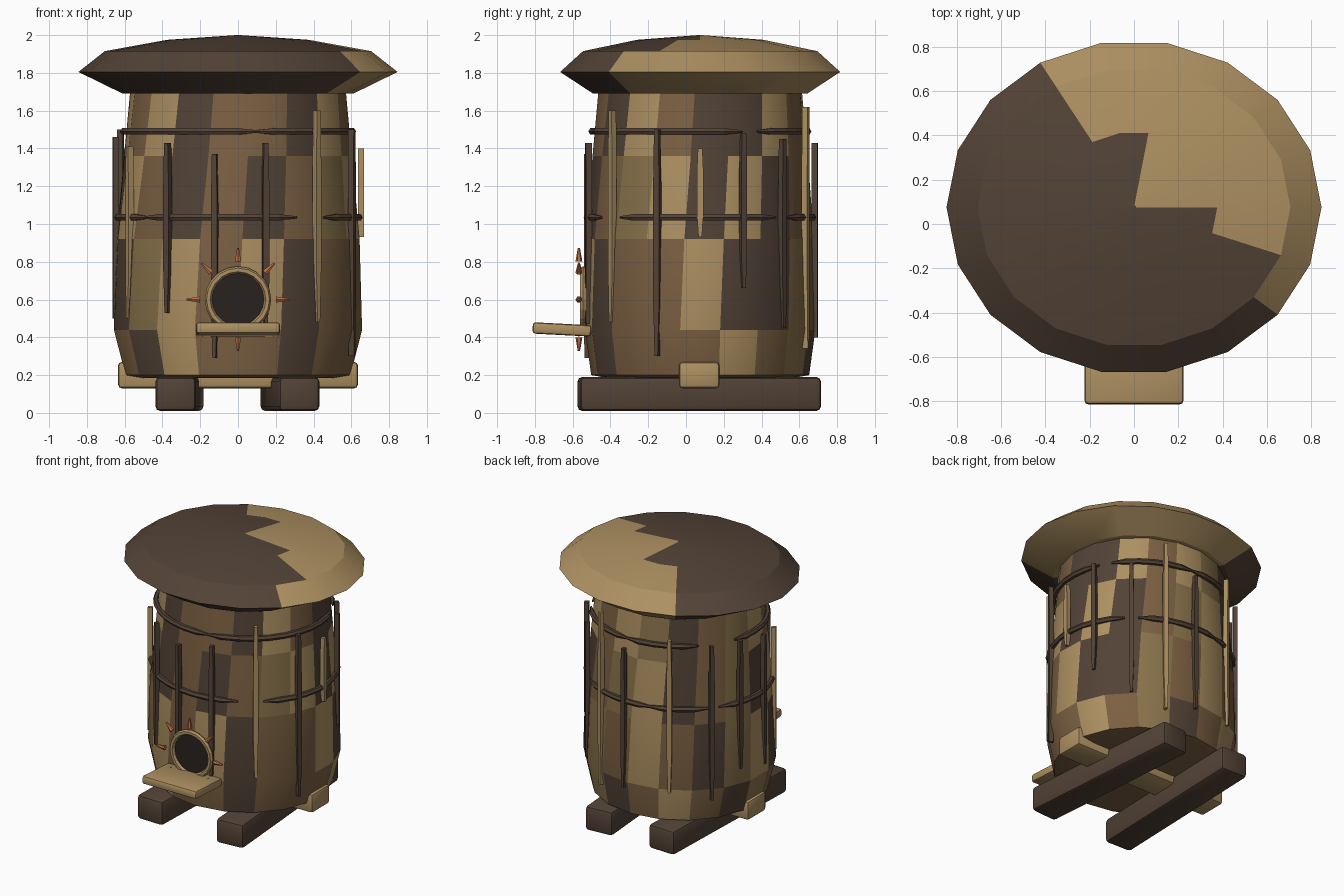
import bpy, bmesh, math
from math import sin, cos, radians
from mathutils import Matrix, Vector

if "Cube" in bpy.data.objects:
    bpy.data.objects.remove(bpy.data.objects["Cube"])

CY = 0.075          # y of the trunk axis
COL = {'D': (.085, .055, .037), 'M': (.2, .118, .055), 'O': (.25, .17, .07),
       'L': (.42, .28, .12), 'R': (.5, .16, .06), 'H': (.022, .016, .014)}
MAT = {}
for key, c in COL.items():
    MAT[key] = bpy.data.materials.new("tone_" + key)
    MAT[key].diffuse_color = (*c, 1)


def polar(phi, rx, ry, z):
    """Point at angle phi, measured from the front towards +x."""
    a = radians(phi)
    return Vector((rx * sin(a), CY - ry * cos(a), z))


def finish(name, bm, tones, smooth=None):
    bmesh.ops.recalc_face_normals(bm, faces=bm.faces)
    me = bpy.data.meshes.new(name)
    bm.to_mesh(me)
    bm.free()
    for t in tones:
        me.materials.append(MAT[t])
    if smooth:
        me.shade_smooth()
        me.set_sharp_from_angle(angle=radians(smooth))
    ob = bpy.data.objects.new(name, me)
    bpy.context.collection.objects.link(ob)
    return ob


def lathe(name, rings, tones, tone_of, smooth, n=18):
    """Oval rings (rx, ry, z, start angle) skinned; tone_of(row, col) picks the tone."""
    bm = bmesh.new()
    loops = [[bm.verts.new(polar(off + 360 * k / n, rx, ry, z)) for k in range(n)]
             for rx, ry, z, off in rings]
    for r in range(len(rings) - 1):
        for k in range(n):
            j = (k + 1) % n
            f = bm.faces.new((loops[r][k], loops[r][j], loops[r + 1][j], loops[r + 1][k]))
            f.material_index = tones.index(tone_of(r, k))
    for loop, r in ((loops[0], 0), (loops[-1], len(rings) - 1)):
        f = bm.faces.new(loop)
        f.material_index = tones.index(tone_of(r, 0))
    return finish(name, bm, tones, smooth)


def block(name, size, loc, tone, rot=(0, 0, 0), bevel=.02):
    bm = bmesh.new()
    bmesh.ops.create_cube(bm, size=1, matrix=Matrix.Diagonal((*size, 1)))
    bmesh.ops.bevel(bm, geom=bm.edges[:], offset=bevel, segments=2, profile=.5, affect='EDGES')
    ob = finish(name, bm, [tone], 35)
    ob.location = loc
    ob.rotation_euler = [radians(a) for a in rot]
    return ob


# patchwork trunk, rows listed from top to bottom
patch = ["MDLMDDLMLODMOLMLDM",
         "DMOLDLDMOLDMODLMDM",
         "LDMMLDDOMLMDOLDOLM",
         "MDMMMLMODMLMDOMDLM"]
rings = [(.572, .543, 1.70, 7), (.605, .572, 1.36, 5), (.65, .602, .92, 2),
         (.667, .61, .44, 0), (.605, .577, .2, 0), (.52, .49, .185, 0)]
lathe("trunk", rings, list("DMOL"),
      lambda r, k: patch[r][k] if r < 4 else 'M', 25)

# domed cap with a light wedge; columns start at the +x side, counter-clockwise
cap_rings = [(.5, .46, 1.69, 90), (.61, .575, 1.69, 90), (.845, .753, 1.805, 90),
             (.705, .63, 1.915, 90), (.375, .34, 1.975, 90), (.01, .009, 2.0, 90)]
wedge = [(-2, 6), (-2, 6), (-2, 6), (-1, 6), (0, 4), (0, 0)]


def cap_tone(r, k):
    k = k - 18 if k > 9 else k
    return 'L' if wedge[r][0] <= k < wedge[r][1] else 'D'


lathe("cap", cap_rings, list("DL"), cap_tone, 27)

# base: two skids and a cross beam
block("left_skid", (.215, 1.28, .18), (-.31, .07, .1), 'D', (0, 0, -1.8), .025)
block("right_skid", (.215, 1.28, .18), (.275, .07, .1), 'D', (0, 0, 4.5), .025)
block("cross_beam", (1.27, .215, .14), (0, .07, .2), 'L')

# entrance: dark opening, rim, landing board
bm = bmesh.new()
bmesh.ops.create_cone(bm, cap_ends=True, segments=20, radius1=.15, radius2=.15, depth=.06,
                      matrix=Matrix.Translation((0, -.515, .6)) @ Matrix.Rotation(radians(90), 4, 'X'))
finish("entrance_hole", bm, ['H'])
bpy.ops.mesh.primitive_torus_add(major_segments=20, minor_segments=6, major_radius=.157,
                                 minor_radius=.019, location=(0, -.545, .6),
                                 rotation=(radians(90), 0, 0))
rim = bpy.context.object
rim.name = "entrance_rim"
rim.data.materials.append(MAT['L'])
block("landing_board", (.445, .31, .06), (0, -.657, .442), 'L', (-3, 0, 0), .015)

# thorns around the entrance
bm = bmesh.new()
for k in range(8):
    a = radians(45 * k)
    m = (Matrix.Translation((.237 * sin(a), -.567, .6 + .237 * cos(a)))
         @ Matrix.Rotation(a, 4, 'Y'))
    bmesh.ops.create_cone(bm, cap_ends=True, segments=6, radius1=.018, radius2=.006,
                          depth=.07, matrix=m)
finish("entrance_thorns", bm, ['R'])

# upright bark strips: angle, bottom, top, tone
strips = [(-84, .5, 1.46, 'D'), (-62, .5, 1.41, 'L'), (-35, .53, 1.43, 'D'),
          (-11, .29, 1.37, 'D'), (13, .47, 1.43, 'D'), (40, .48, 1.6, 'L'),
          (68, .3, 1.5, 'D'), (90, .93, 1.4, 'L'), (112, .66, 1.48, 'D'),
          (136, .45, 1.45, 'D'), (157, .34, 1.62, 'L'), (177, .4, 1.43, 'D'),
          (-153, .42, 1.55, 'L'), (-127, .36, 1.5, 'D'), (-107, .55, 1.5, 'D')]
for i, (phi, z0, z1, tone) in enumerate(strips):
    bm = bmesh.new()
    zs = [z0, z0 + .25 * (z1 - z0), z1 - .25 * (z1 - z0), z1]
    rows = []
    for z, w in zip(zs, (.009, .017, .017, .012)):
        rows.append([bm.verts.new((x * w, y * .016, z))
                     for x, y in ((-1, -1), (1, -1), (1, 1), (-1, 1))])
    for a, b in zip(rows, rows[1:]):
        for k in range(4):
            bm.faces.new((a[k], a[k - 1], b[k - 1], b[k]))
    bm.faces.new(rows[0])
    bm.faces.new(rows[-1])
    ob = finish(f"bark_strip_{i + 1}", bm, [tone])
    ob.location = polar(phi, .65, .607, 0)
    ob.rotation_euler.z = radians(phi)

# broken hoops: arcs with pointed ends (rx, ry, z, list of angle spans)
hoops = {"upper_hoop": (.605, .572, 1.49, [(-108, 10), (8, 113), (122, 178), (176, 226)]),
         "lower_hoop": (.642, .597, 1.035, [(-50, 29), (45, 132), (140, 196), (192, 232),
                                            (238, 312)])}
for name, (rx, ry, z, spans) in hoops.items():
    cu = bpy.data.curves.new(name, 'CURVE')
    cu.dimensions = '3D'
    cu.bevel_depth = .02
    cu.bevel_resolution = 1
    cu.use_fill_caps = True
    for a, b in spans:
        n = max(4, round((b - a) / 10))
        sp = cu.splines.new('POLY')
        sp.points.add(n)
        for i, p in enumerate(sp.points):
            p.co = (*polar(a + (b - a) * i / n, rx, ry, z), 1)
            p.radius = .35 if i in (0, n) else 1
        sp.use_smooth = False
    cu.materials.append(MAT['D'])
    bpy.context.collection.objects.link(bpy.data.objects.new(name, cu))

for m in bpy.data.materials:
    if m.users and not m.is_grease_pencil:
        m.use_nodes = True
        m.node_tree.nodes["Principled BSDF"].inputs["Base Color"].default_value = m.diffuse_color
